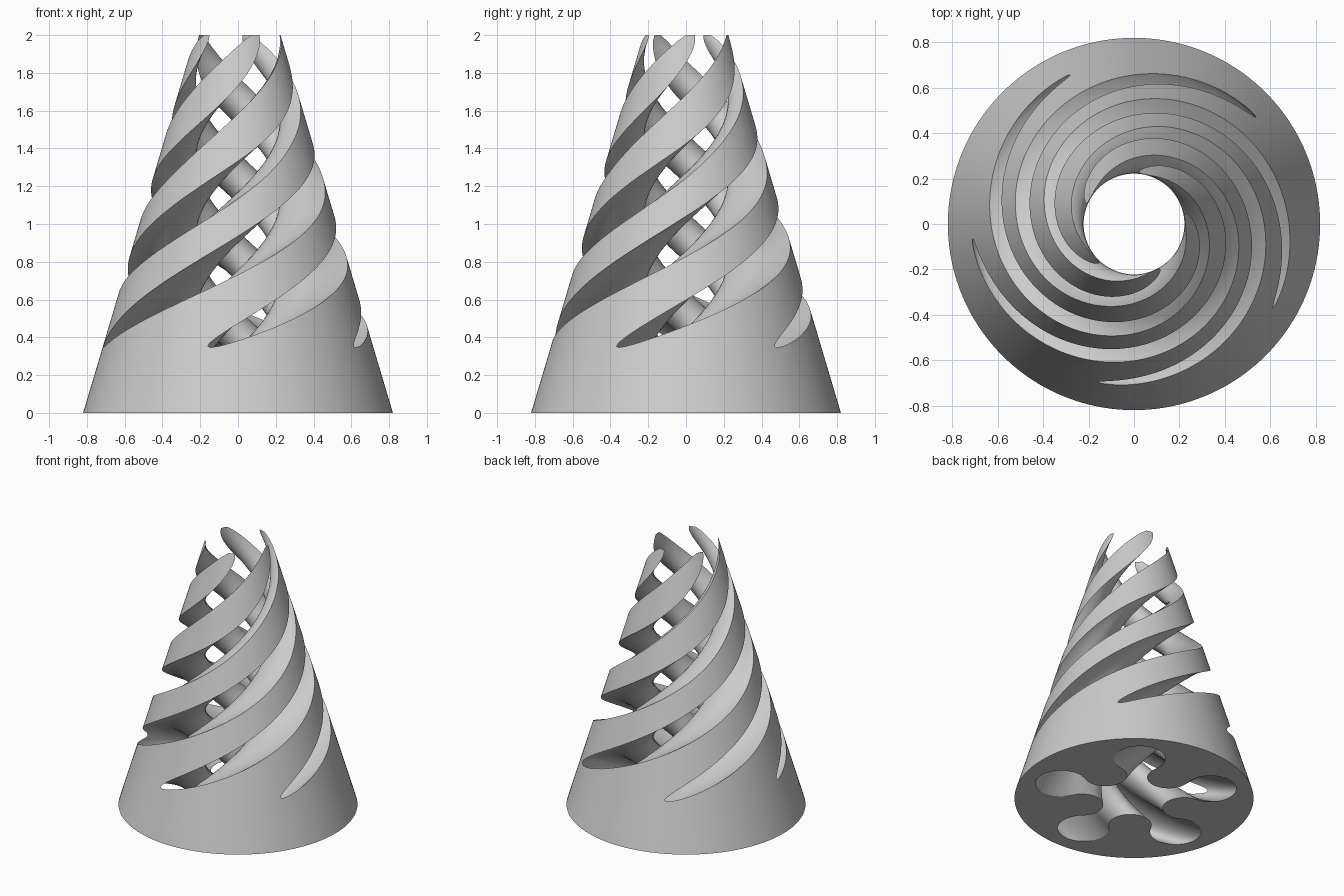
import bpy, bmesh
from math import radians, degrees, cos, sin, atan2, hypot

HEIGHT = 2.0
BASE_R, TOP_R = 0.82, 0.225
LOBES = 5
STEP = 360 / LOBES
PHASE = 198            # angle of one lobe at the base
TWIST = 348            # total twist over the height
LOBE_C, LOBE_R = 0.54, 0.177   # rounded end of each slot
INNER_R = 0.222        # how far the ribs reach inward

if "Cube" in bpy.data.objects:
    bpy.data.objects.remove(bpy.data.objects["Cube"])

grey = bpy.data.materials.new("plain grey")
grey.use_nodes = True
grey.diffuse_color = (0.6, 0.6, 0.6, 1)
grey.node_tree.nodes["Principled BSDF"].inputs["Base Color"].default_value = (0.6, 0.6, 0.6, 1)


def add_object(name, bm):
    bmesh.ops.recalc_face_normals(bm, faces=bm.faces)
    mesh = bpy.data.meshes.new(name)
    bm.to_mesh(mesh)
    bm.free()
    obj = bpy.data.objects.new(name, mesh)
    mesh.materials.append(grey)
    bpy.context.collection.objects.link(obj)
    return obj


def arc(cx, cy, r, start, end, count):
    angles = [radians(start + (end - start) * i / count) for i in range(count)]
    return [(cx + r * cos(a), cy + r * sin(a)) for a in angles]


def star_profile():
    """Outline of tangent arcs: rounded slots alternating with rounded ribs."""
    half = radians(STEP / 2)
    # rib circle touches the neighbouring slot circle and the inner radius
    gap = INNER_R - LOBE_R
    rib_c = (LOBE_C ** 2 - gap ** 2) / (2 * (LOBE_C * cos(half) - gap))
    rib_r = rib_c - INNER_R
    rx, ry = rib_c * cos(half), rib_c * sin(half)
    touch = degrees(atan2(ry, rx - LOBE_C))
    unit = arc(LOBE_C, 0, LOBE_R, -touch, touch, 28)
    unit += arc(rx, ry, rib_r, touch - 180, STEP - touch - 180, 22)
    points = []
    for k in range(LOBES):
        a = radians(k * STEP)
        points += [(x * cos(a) - y * sin(a), x * sin(a) + y * cos(a)) for x, y in unit]
    return points


# Solid tapered body
bm = bmesh.new()
bmesh.ops.create_cone(bm, cap_ends=True, segments=160, radius1=BASE_R,
                      radius2=TOP_R, depth=HEIGHT)
bmesh.ops.translate(bm, verts=bm.verts, vec=(0, 0, HEIGHT / 2))
body = add_object("spiral_cone", bm)

# Twisted cavity
bm = bmesh.new()
profile = star_profile()
rings = []
layers, margin = 100, 0.05
for i in range(layers + 1):
    z = -margin + (HEIGHT + 2 * margin) * i / layers
    a = radians(PHASE + TWIST * z / HEIGHT)
    rings.append([bm.verts.new((x * cos(a) - y * sin(a), x * sin(a) + y * cos(a), z))
                  for x, y in profile])
for low, high in zip(rings, rings[1:]):
    for j in range(len(profile)):
        n = (j + 1) % len(profile)
        bm.faces.new((low[j], low[n], high[n], high[j]))
bm.faces.new(rings[0][::-1])
bm.faces.new(rings[-1])
bmesh.ops.triangulate(bm, faces=bm.faces)
cutter = add_object("twisted_cavity", bm)
cutter.hide_render = True

# Cut the cavity out, leaving the spiral ribs
cut = body.modifiers.new("cavity", "BOOLEAN")
cut.operation = "DIFFERENCE"
cut.object = cutter
cut.solver = "MANIFOLD"
bpy.ops.object.select_all(action="DESELECT")
body.select_set(True)
bpy.context.view_layer.objects.active = body
bpy.ops.object.modifier_apply(modifier=cut.name)
bpy.data.objects.remove(cutter)
bpy.ops.object.shade_smooth_by_angle(angle=radians(30))
